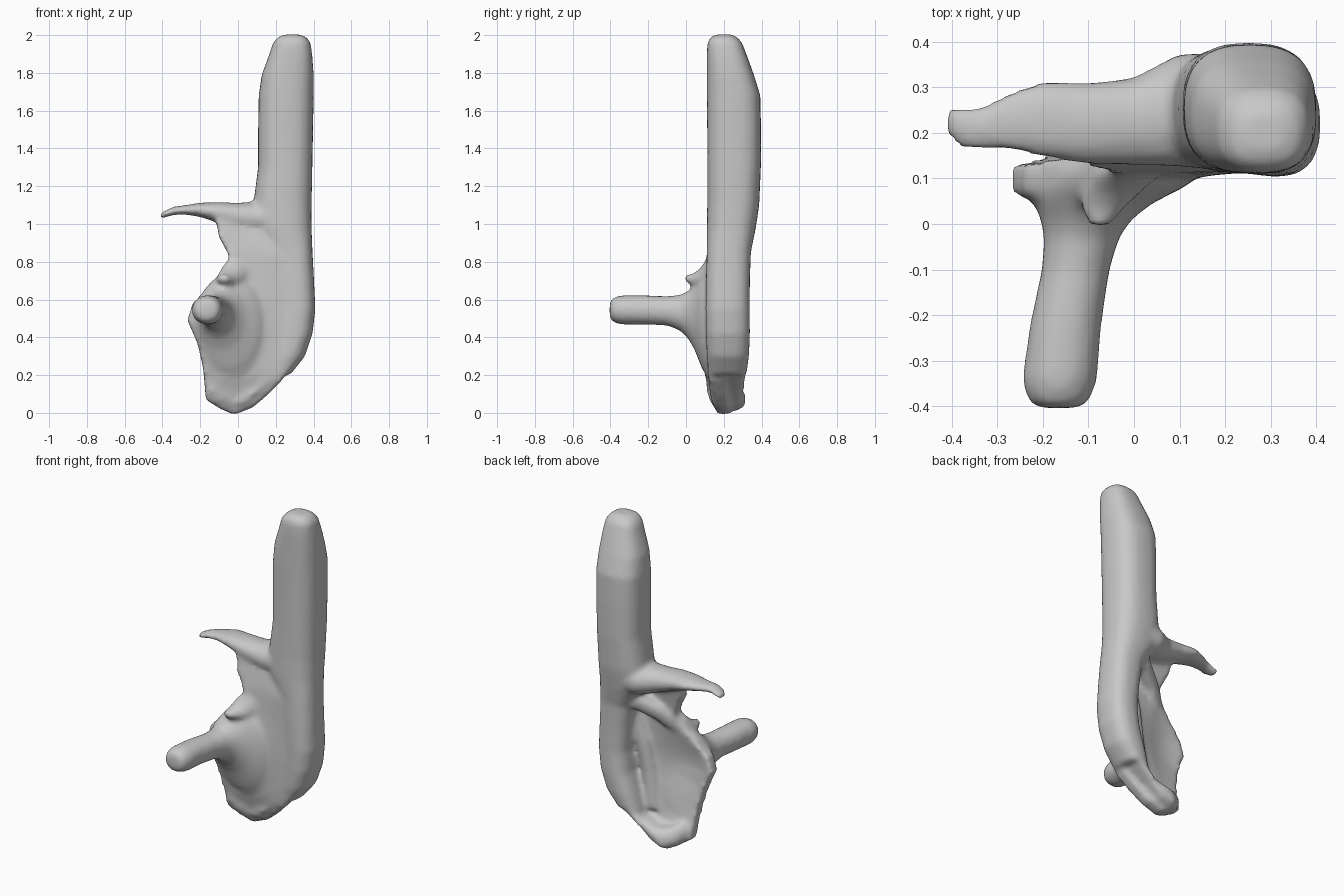
import bpy, bmesh, math
from mathutils import Vector

cube = bpy.data.objects.get("Cube")
if cube:
    bpy.data.objects.remove(cube, do_unlink=True)

grey = bpy.data.materials.new("plain grey")
grey.use_nodes = True
tone = (0.58, 0.58, 0.58, 1)
grey.diffuse_color = tone
grey.node_tree.nodes["Principled BSDF"].inputs["Base Color"].default_value = tone


def make_object(name, bm):
    bmesh.ops.recalc_face_normals(bm, faces=bm.faces[:])
    mesh = bpy.data.meshes.new(name)
    bm.to_mesh(mesh)
    bm.free()
    mesh.materials.append(grey)
    ob = bpy.data.objects.new(name, mesh)
    bpy.context.collection.objects.link(ob)
    return ob


def loft(name, stations, u, v, power=2.6, sides=24):
    """Skin rounded sections (centre, half width along u, half width along v)."""
    bm = bmesh.new()
    u, v = Vector(u), Vector(v)
    rings = []
    for centre, a, b in stations:
        ring = []
        for i in range(sides):
            t = math.tau * i / sides
            c, s = math.cos(t), math.sin(t)
            p = Vector(centre)
            p += u * a * math.copysign(abs(c) ** (2 / power), c)
            p += v * b * math.copysign(abs(s) ** (2 / power), s)
            ring.append(bm.verts.new(p))
        rings.append(ring)
    for r, q in zip(rings, rings[1:]):
        for i in range(sides):
            j = (i + 1) % sides
            bm.faces.new((r[i], r[j], q[j], q[i]))
    bm.faces.new(rings[0])
    bm.faces.new(rings[-1])
    return make_object(name, bm)


X, Y, Z = (1, 0, 0), (0, 1, 0), (0, 0, 1)

# Tall rounded column, tapering below into the side wall of the dish
column = loft("column", [
    ((.288, .2, 2.003), .04, .04), ((.287, .2, 1.99), .075, .07),
    ((.285, .205, 1.96), .1, .092), ((.278, .217, 1.89), .116, .107),
    ((.263, .235, 1.79), .138, .125), ((.255, .252, 1.68), .146, .142),
    ((.252, .255, 1.5), .146, .143), ((.25, .255, 1.3), .144, .142),
    ((.235, .25, 1.1), .155, .138), ((.24, .24, .98), .15, .13),
    ((.285, .227, .85), .11, .117), ((.3, .222, .7), .103, .117),
    ((.31, .22, .55), .1, .117), ((.295, .222, .42), .1, .117),
    ((.255, .222, .3), .1, .112), ((.2, .22, .2), .075, .1)], X, Y)

# Thick lower lip curling around the bottom of the dish
lip = loft("lower_lip", [
    ((.32, .225, .38), .06, .1), ((.25, .222, .25), .08, .105),
    ((.16, .215, .18), .08, .1), ((.07, .215, .1), .08, .09),
    ((-.02, .23, .068), .072, .09), ((-.09, .2, .09), .06, .08),
    ((-.14, .16, .14), .045, .055)], (.5, 0, .86), Y)

# Soft upper rim of the dish, running from the column to the far edge
rim = loft("upper_rim", [
    ((.27, .25, .86), .05, .07), ((.14, .235, .87), .055, .065),
    ((.04, .19, .81), .05, .05), ((-.06, .13, .72), .045, .04),
    ((-.15, .1, .61), .04, .035), ((-.21, .095, .52), .035, .03)],
    (-.5, 0, .86), Y)

# Thin curved front wall of the dish, open toward the back
outline = [(.35, .6), (.34, .42), (.3, .28), (.23, .17), (.15, .09), (.08, .03),
           (-.02, -.01), (-.09, .02), (-.17, .07), (-.185, .24), (-.215, .37),
           (-.268, .49), (-.24, .58), (-.15, .67), (-.06, .76), (-.045, .83),
           (-.1, .93), (-.12, 1.04), (.06, 1.1), (.32, 1.05), (.34, .8)]


def front_depth(x, z):
    y = .115 - .1 * max(0, -x)
    y -= .055 * math.exp(-((x + .1) ** 2 + (z - .5) ** 2) / .04)
    y += .25 * max(0, .2 - z)
    return y + .2 * max(0, min(z - .85, .2)) + .06 * max(0, x - .25)


bm = bmesh.new()
cx, cz = .1, .5
steps = [k / 8 for k in range(1, 9)]
layers = []
for thick in (0, .075):
    rings = []
    for t in steps:
        ring = []
        for px, pz in outline:
            x, z = cx + (px - cx) * t, cz + (pz - cz) * t
            ring.append(bm.verts.new((x, front_depth(x, z) + thick, z)))
        rings.append(ring)
    hub = bm.verts.new((cx, front_depth(cx, cz) + thick, cz))
    n = len(outline)
    for i in range(n):
        j = (i + 1) % n
        bm.faces.new((hub, rings[0][i], rings[0][j]))
        for r, q in zip(rings, rings[1:]):
            bm.faces.new((r[i], r[j], q[j], q[i]))
    layers.append(rings[-1])
for i in range(n):
    j = (i + 1) % n
    bm.faces.new((layers[0][i], layers[0][j], layers[1][j], layers[1][i]))
wall = make_object("dish_wall", bm)

# Side arm with a drooping tip, forming the roof over the dish
arm = loft("side_arm", [
    ((.22, .245, 1.04), .13, .13), ((.1, .25, 1.03), .125, .09),
    ((0, .225, 1.04), .097, .072), ((-.1, .22, 1.06), .09, .056),
    ((-.2, .23, 1.075), .084, .038), ((-.28, .225, 1.075), .062, .025),
    ((-.34, .21, 1.07), .046, .022), ((-.38, .21, 1.055), .045, .019),
    ((-.412, .225, 1.042), .032, .015)], Y, Z, 2.1)

# Peg pointing forward, flaring gently into the dish
peg = loft("front_peg", [
    ((-.165, -.404, .545), .05, .045), ((-.165, -.385, .545), .07, .066),
    ((-.163, -.34, .545), .083, .078), ((-.15, -.22, .545), .079, .078),
    ((-.128, -.1, .54), .075, .078), ((-.115, -.03, .53), .083, .095),
    ((-.105, .01, .52), .1, .125), ((-.09, .045, .505), .13, .17),
    ((-.06, .08, .48), .17, .235), ((-.03, .12, .46), .19, .29)], X, Z, 2.1)

# Small ledge above the peg on the upper edge of the dish
knob = loft("rim_ledge", [
    ((-.075, -.005, .712), .025, .018), ((-.07, .03, .705), .045, .03),
    ((-.05, .07, .71), .065, .05), ((-.01, .12, .74), .08, .09)], X, Z, 2)

# Raised ridge across the back of the hollow
ridge = loft("back_ridge", [
    ((.22, .2, .8), .04, .04), ((.17, .19, .62), .05, .04),
    ((.13, .175, .42), .05, .04), ((.1, .18, .2), .05, .04)], X, Y, 2)

# Fuse all parts into one soft skin
parts = [column, lip, rim, wall, arm, peg, knob, ridge]
bpy.ops.object.select_all(action='DESELECT')
for ob in parts:
    ob.select_set(True)
bpy.context.view_layer.objects.active = column
bpy.ops.object.join()
column.name = "fused_body"
remesh = column.modifiers.new("Fuse", 'REMESH')
remesh.mode = 'VOXEL'
remesh.voxel_size = .014
remesh.use_smooth_shade = True
smooth = column.modifiers.new("Soften", 'SMOOTH')
smooth.factor = .5
smooth.iterations = 8
for p in column.data.polygons:
    p.use_smooth = True
